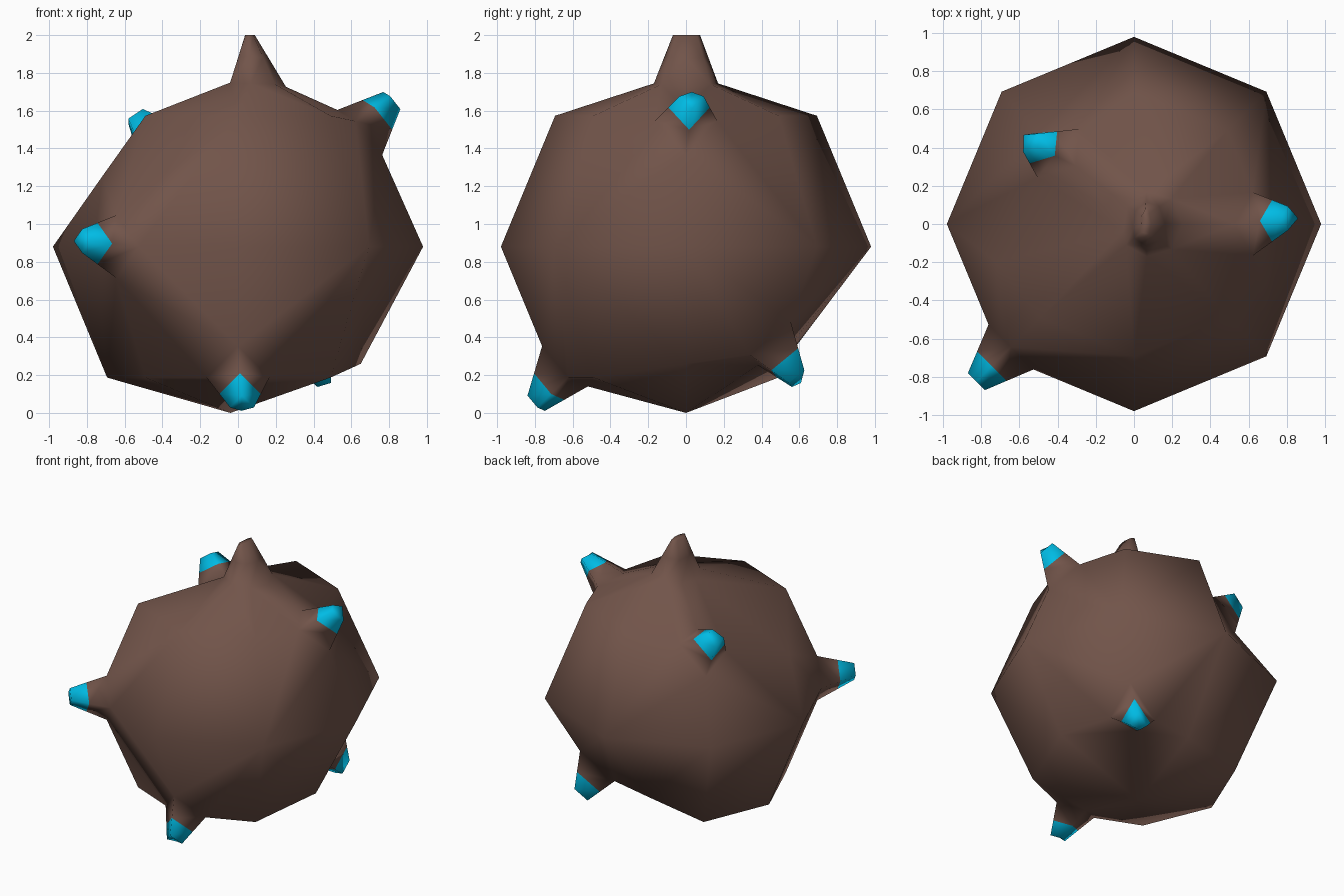
import bpy, bmesh
from mathutils import Vector

if "Cube" in bpy.data.objects:
    bpy.data.objects.remove(bpy.data.objects["Cube"])

R, CZ, CUT, MID = 0.98, 0.88, 0.18, 0.55


def material(name, rgb):
    m = bpy.data.materials.new(name)
    m.diffuse_color = (*rgb, 1)
    m.use_nodes = True
    m.node_tree.nodes["Principled BSDF"].inputs["Base Color"].default_value = m.diffuse_color
    return m


bm = bmesh.new()
# Coarse round body
bmesh.ops.create_uvsphere(bm, u_segments=8, v_segments=4, radius=R)
bmesh.ops.translate(bm, verts=bm.verts, vec=(0, 0, CZ))


def nearest(p):
    p = Vector(p)
    return min(bm.verts, key=lambda v: (v.co - p).length)


# Dents and shifted poles: (regular position, moved position)
moves = [
    ((0, 0, 1.86), (0.09, 0, 1.80)),
    ((0, 0, -0.1), (-0.04, 0, 0.0)),
    ((-0.69, 0, 1.57), (-0.72, -0.20, 1.25)),
    ((-0.49, 0.49, 1.57), (-0.43, 0.40, 1.43)),
    ((0.69, 0, 1.57), (0.69, 0, 1.53)),
    ((0.69, 0, 0.19), (0.65, 0, 0.26)),
    ((0.49, 0.49, 0.19), (0.42, 0.50, 0.33)),
    ((0, 0.69, 0.19), (-0.05, 0.52, 0.27)),
]
moves = [(nearest(a), b) for a, b in moves]
for v, b in moves:
    v.co = b


def spike(root, tip, scale=(0.38, 0.38, 0.38), glow=True):
    """Cut off a corner of the body and pull the cut out to a blunt tip."""
    v = nearest(root)
    o = v.co.copy()
    bmesh.ops.bevel(bm, geom=[v], offset=CUT, offset_type='OFFSET', segments=1,
                    affect='VERTICES', clamp_overlap=False, profile=0.5)
    face = min(bm.faces, key=lambda f: max((w.co - o).length for w in f.verts))
    c = sum((w.co for w in face.verts), Vector()) / len(face.verts)
    tip = Vector(tip)
    centre, size = c, Vector((1, 1, 1))
    for t in (MID, 1.0):
        face = bmesh.ops.extrude_discrete_faces(bm, faces=[face])['faces'][0]
        new_centre = c.lerp(tip, t)
        new_size = Vector([1 + (s - 1) * t for s in scale])
        for w in face.verts:
            d = w.co - centre
            w.co = new_centre + Vector([x * n / s for x, n, s in zip(d, new_size, size)])
        centre, size = new_centre, new_size
    if glow:
        for e in face.edges:
            for f in e.link_faces:
                f.material_index = 1


# Spikes: the top one is plain, the others have bright tips
spike((0.09, 0, 1.80), (0.06, 0, 2.0), (0.17, 0.42, 0.1), False)
spike((0.69, 0, 1.53), (0.81, 0.03, 1.665))
spike((-0.69, -0.69, 0.88), (-0.825, -0.825, 0.91))
spike((0, -0.69, 0.19), (0.02, -0.79, 0.04))
spike((-0.43, 0.40, 1.43), (-0.54, 0.43, 1.57))
spike((0.42, 0.50, 0.33), (0.45, 0.585, 0.17))

bmesh.ops.triangulate(bm, faces=bm.faces)
bmesh.ops.recalc_face_normals(bm, faces=bm.faces)
for f in bm.faces:
    f.smooth = True

me = bpy.data.meshes.new("spiky_body")
bm.to_mesh(me)
bm.free()
me.materials.append(material("brown", (0.167, 0.089, 0.068)))
me.materials.append(material("bright_cyan", (0.0, 0.50, 0.78)))
ob = bpy.data.objects.new("spiky_body", me)
bpy.context.collection.objects.link(ob)
